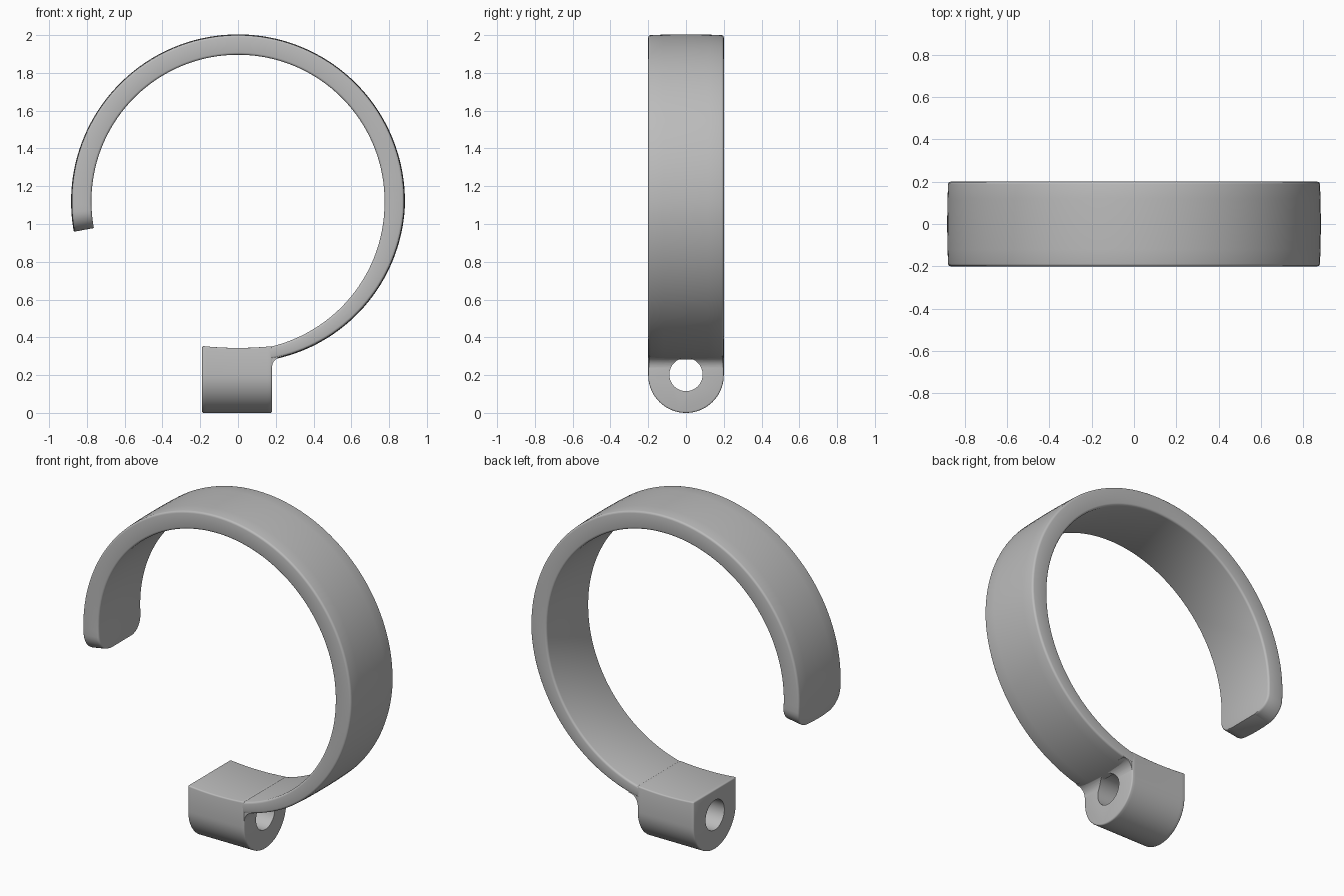
import bpy, bmesh
from math import sin, cos, pi, radians, sqrt

cube = bpy.data.objects.get("Cube")
if cube:
    bpy.data.objects.remove(cube)

CENTRE = 1.12        # height of the ring centre
HALF = 0.2           # half width of the band
BORE_Z, BORE_R = 0.203, 0.088

grey = bpy.data.materials.new("satin grey")
grey.use_nodes = True
grey.diffuse_color = (0.5, 0.5, 0.5, 1)
grey.node_tree.nodes["Principled BSDF"].inputs["Base Color"].default_value = (0.5, 0.5, 0.5, 1)


def loft(name, sections):
    """Skin a list of equal closed loops and cap both ends."""
    bm = bmesh.new()
    loops = [[bm.verts.new(p) for p in s] for s in sections]
    n = len(loops[0])
    for a, b in zip(loops, loops[1:]):
        for i in range(n):
            j = (i + 1) % n
            bm.faces.new((a[i], a[j], b[j], b[i]))
    bm.faces.new(loops[0])
    bm.faces.new(loops[-1])
    bmesh.ops.recalc_face_normals(bm, faces=bm.faces)
    mesh = bpy.data.meshes.new(name)
    bm.to_mesh(mesh)
    bm.free()
    obj = bpy.data.objects.new(name, mesh)
    bpy.context.collection.objects.link(obj)
    mesh.materials.append(grey)
    return obj


def activate(obj):
    bpy.ops.object.select_all(action='DESELECT')
    obj.select_set(True)
    bpy.context.view_layer.objects.active = obj


def finish(obj, bevel=0, cutter=None):
    """Apply edge rounding and the bore, then smooth the shading."""
    activate(obj)
    if bevel:
        m = obj.modifiers.new("rounding", 'BEVEL')
        m.width, m.segments, m.angle_limit = bevel, 3, radians(50)
        bpy.ops.object.modifier_apply(modifier=m.name)
    if cutter:
        m = obj.modifiers.new("bore", 'BOOLEAN')
        m.operation, m.object, m.solver = 'DIFFERENCE', cutter, 'EXACT'
        bpy.ops.object.modifier_apply(modifier=m.name)
    bpy.ops.object.shade_smooth_by_angle(angle=radians(35))


# Open band, thinner towards the block, with a rounded tip
START, END, TIP_R = radians(-78), radians(190.5), 0.1


def band_section(a):
    t = min(1, (a - START) / radians(75))
    inner = 0.789 - 0.013 * t
    outer = 0.853 + 0.027 * t
    d = min(TIP_R, (END - a) * 0.83)
    w = HALF - TIP_R + sqrt(TIP_R ** 2 - (TIP_R - d) ** 2)
    r, pts = 0.012, []
    corners = ((1, inner + r, -90), (1, outer - r, 0), (-1, outer - r, 90), (-1, inner + r, 180))
    for side, rad, first in corners:
        for k in range(4):
            q = radians(first + 30 * k)
            # radial direction runs with the sine, width with the cosine
            pts.append((side * (w - r) + r * cos(q), rad + r * sin(q)))
        # slight crown across the outer face
        if first == 0:
            pts += [(w * f, outer + 0.004 * (1 - f * f)) for f in (0.6, 0.2, -0.2, -0.6)]
    return [(p * cos(a), y, CENTRE + p * sin(a)) for y, p in pts]


tip_start = END - TIP_R / 0.83
angles = [START + (tip_start - START) * i / 110 for i in range(110)]
angles += [END - TIP_R / 0.83 * (1 - sin(pi / 2 * k / 10)) for k in range(11)]
# pack the tip steps closely at the end of the band
band = loft("band", [band_section(a) for a in angles])
finish(band)

# Bore cutter
bpy.ops.mesh.primitive_cylinder_add(vertices=64, radius=BORE_R, depth=1,
                                    location=(0, 0, BORE_Z), rotation=(0, pi / 2, 0))
cutter = bpy.context.object
cutter.name = "bore_cutter"
cutter.hide_render = True


# Hinge block: half-round below, gently dished seat on top
def block_section(x):
    seat = 0.344 + 0.28 * x * x
    under = [(x, HALF * cos(q), HALF + HALF * sin(q))
             for q in (pi + pi * i / 40 for i in range(41))]
    return under + [(x, HALF, seat), (x, -HALF, seat)]


block = loft("hinge_block", [block_section(-0.19 + 0.37 * i / 16) for i in range(17)])
finish(block, 0.008, cutter)

# Fillet where the band meets the block
FR, FX, FZ = 0.058, 0.238, 0.24
outline = [(FX - FR * cos(q), FZ + FR * sin(q)) for q in (pi / 2 * i / 10 for i in range(11))]
outline += [(FX, 0.32), (0.17, 0.32), (0.17, FZ)]
fillet = loft("fillet", [[(x, y, z) for x, z in outline] for y in (-HALF + 0.003, HALF - 0.003)])
finish(fillet, 0, cutter)

bpy.data.objects.remove(cutter)
